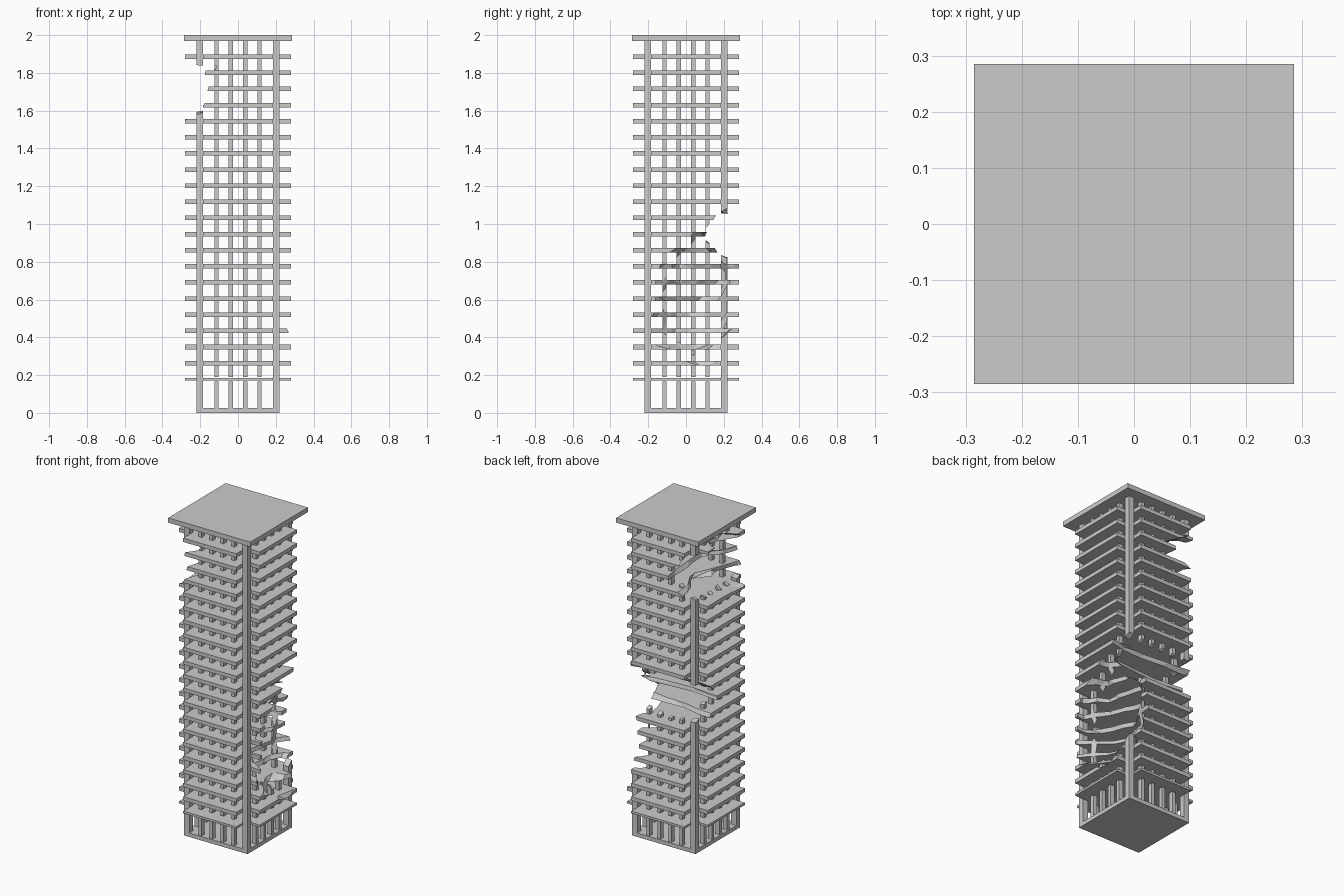
import bpy, bmesh, random
from mathutils import Matrix, Vector

if "Cube" in bpy.data.objects:
    bpy.data.objects.remove(bpy.data.objects["Cube"])

random.seed(7)
FLOORS, Z0, STEP, TH = 21, 0.178, 0.0854, 0.024
ROOF_Z = 1.97


def box(bm, x0, x1, y0, y1, z0, z1):
    m = Matrix.Translation(((x0 + x1) / 2, (y0 + y1) / 2, (z0 + z1) / 2))
    m = m @ Matrix.Diagonal((x1 - x0, y1 - y0, z1 - z0, 1))
    bmesh.ops.create_cube(bm, size=1, matrix=m)


def prism(bm, pts, z0, z1):
    face = bm.faces.new([bm.verts.new((x, y, z0)) for x, y in pts])
    out = bmesh.ops.extrude_face_region(bm, geom=[face])
    top = [v for v in out["geom"] if isinstance(v, bmesh.types.BMVert)]
    bmesh.ops.translate(bm, verts=top, vec=(0, 0, z1 - z0))


def finish(bm, name):
    bmesh.ops.recalc_face_normals(bm, faces=bm.faces)
    me = bpy.data.meshes.new(name)
    bm.to_mesh(me)
    bm.free()
    ob = bpy.data.objects.new(name, me)
    bpy.context.collection.objects.link(ob)
    return ob


def jagged_cutter(name, loc, radii, tilt=0.0):
    bm = bmesh.new()
    bmesh.ops.create_icosphere(bm, subdivisions=3, radius=1)
    for v in bm.verts:
        v.co *= random.uniform(0.87, 1.11)
    m = Matrix.Translation(loc) @ Matrix.Rotation(tilt, 4, 'X') @ Matrix.Diagonal((*radii, 1))
    bm.transform(m)
    ob = finish(bm, name)
    ob.hide_render = True
    return ob


# Base plate and roof slab
bm = bmesh.new()
box(bm, -.22, .22, -.22, .22, 0, .025)
finish(bm, "base_plate")
bm = bmesh.new()
box(bm, -.285, .285, -.285, .285, ROOF_Z, 2.0)
finish(bm, "roof_slab")

# Floor slabs: plus-shaped, with a balcony on each side between the corner columns
a, b = .184, .28
plus = [(-a, -b), (a, -b), (a, -a), (b, -a), (b, a), (a, a),
        (a, b), (-a, b), (-a, a), (-b, a), (-b, -a), (-a, -a)]
bm = bmesh.new()
for i in range(FLOORS):
    z = Z0 + i * STEP
    t = TH if i else .014
    prism(bm, plus, z - t / 2, z + t / 2)
floors = finish(bm, "floor_slabs")

# Corner columns
bm = bmesh.new()
for sx in (-1, 1):
    for sy in (-1, 1):
        x, y = sx * .202, sy * .202
        box(bm, x - .018, x + .018, y - .018, y + .018, .025, ROOF_Z)
columns = finish(bm, "corner_columns")

# Facade posts on every storey, four per side
bm = bmesh.new()
levels = [.025] + [Z0 + i * STEP for i in range(FLOORS)] + [ROOF_Z]
for k in range(len(levels) - 1):
    lo = levels[k] + (TH / 2 if k else 0)
    hi = levels[k + 1] - (TH / 2 if k < FLOORS else 0)
    for p in (-.114, -.038, .038, .114):
        for s in (-.2, .2):
            box(bm, p - .011, p + .011, s - .014, s + .014, lo, hi)
            box(bm, s - .014, s + .014, p - .011, p + .011, lo, hi)
posts = finish(bm, "facade_posts")

# Blast damage: upper left, lower right and a bite across the back
cutters = [
    jagged_cutter("bite_left", (-.34, .04, 1.725), (.3, .46, .19)),
    jagged_cutter("bite_right", (.33, .10, .63), (.25, .27, .40), -.4),
    jagged_cutter("bite_back", (.05, .27, .945), (.55, .2, .145)),
]
for ob in (floors, columns, posts):
    bpy.context.view_layer.objects.active = ob
    for c in cutters:
        mod = ob.modifiers.new(c.name, 'BOOLEAN')
        mod.operation = 'DIFFERENCE'
        mod.solver = 'EXACT'
        mod.object = c
        bpy.ops.object.modifier_apply(modifier=mod.name)
    # drop fragments left floating free of the structure
    if ob is posts:
        continue
for c in cutters:
    bpy.data.objects.remove(c, do_unlink=True)
